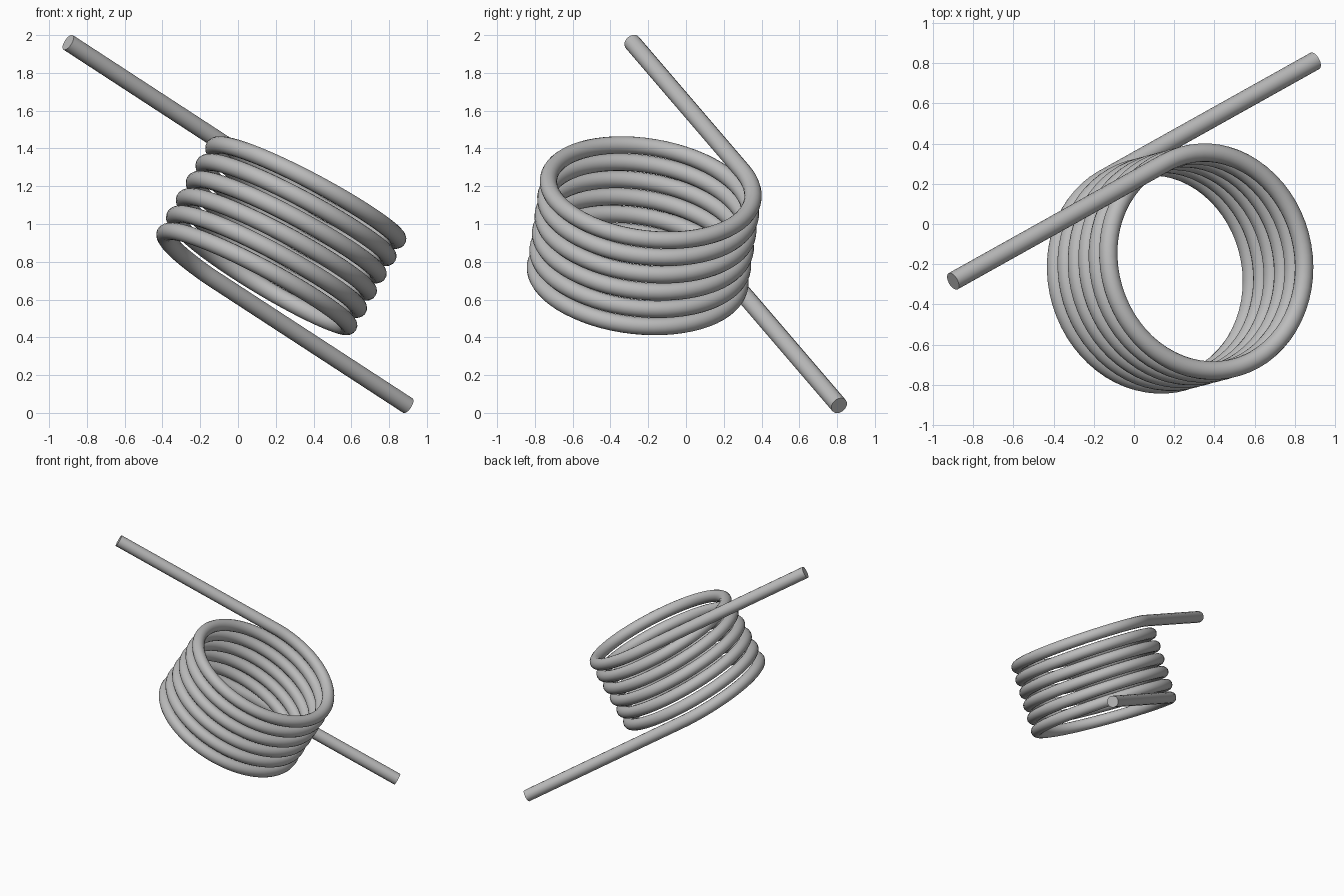
import bpy
from math import cos, sin, pi
from mathutils import Vector

cube = bpy.data.objects.get("Cube")
if cube:
    bpy.data.objects.remove(cube, do_unlink=True)

# Spring dimensions
TURNS, STEPS = 6, 64
RADIUS, WIRE, PITCH, LEG = 0.543, 0.046, 0.106, 1.39

# Spring frame: coil axis, leg direction, and direction from axis to the legs
axis = Vector((0.489, 0.13, 0.862)).normalized()
along = Vector((0.757, 0.423, -0.495))
along = (along - axis * along.dot(axis)).normalized()
out = axis.cross(along)
centre = Vector((0, 0.263, 1.0)) - out * RADIUS


def coil_point(turn):
    a = 2 * pi * turn
    return (centre + RADIUS * (out * cos(a) + along * sin(a))
            + axis * PITCH * (TURNS / 2 - turn))


# Wire path: straight leg, coils, straight leg
coils = [coil_point(i / STEPS) for i in range(TURNS * STEPS + 1)]
path = [coils[0] - along * LEG] + coils + [coils[-1] + along * LEG]

curve = bpy.data.curves.new("spring_wire", "CURVE")
curve.dimensions = "3D"
curve.bevel_depth = WIRE
curve.bevel_resolution = 6
curve.use_fill_caps = True
spline = curve.splines.new("POLY")
spline.points.add(len(path) - 1)
for point, co in zip(spline.points, path):
    point.co = (*co, 1)

spring = bpy.data.objects.new("torsion_spring", curve)
bpy.context.collection.objects.link(spring)

# Grey steel
steel = bpy.data.materials.new("grey_steel")
steel.use_nodes = True
colour = (0.5, 0.5, 0.5, 1)
steel.diffuse_color = colour
steel.node_tree.nodes["Principled BSDF"].inputs["Base Color"].default_value = colour
curve.materials.append(steel)

# Solid mesh with smooth sides and crisp cut ends
bpy.ops.object.select_all(action="DESELECT")
spring.select_set(True)
bpy.context.view_layer.objects.active = spring
bpy.ops.object.convert(target="MESH")
bpy.ops.object.shade_smooth_by_angle(angle=pi / 5)
